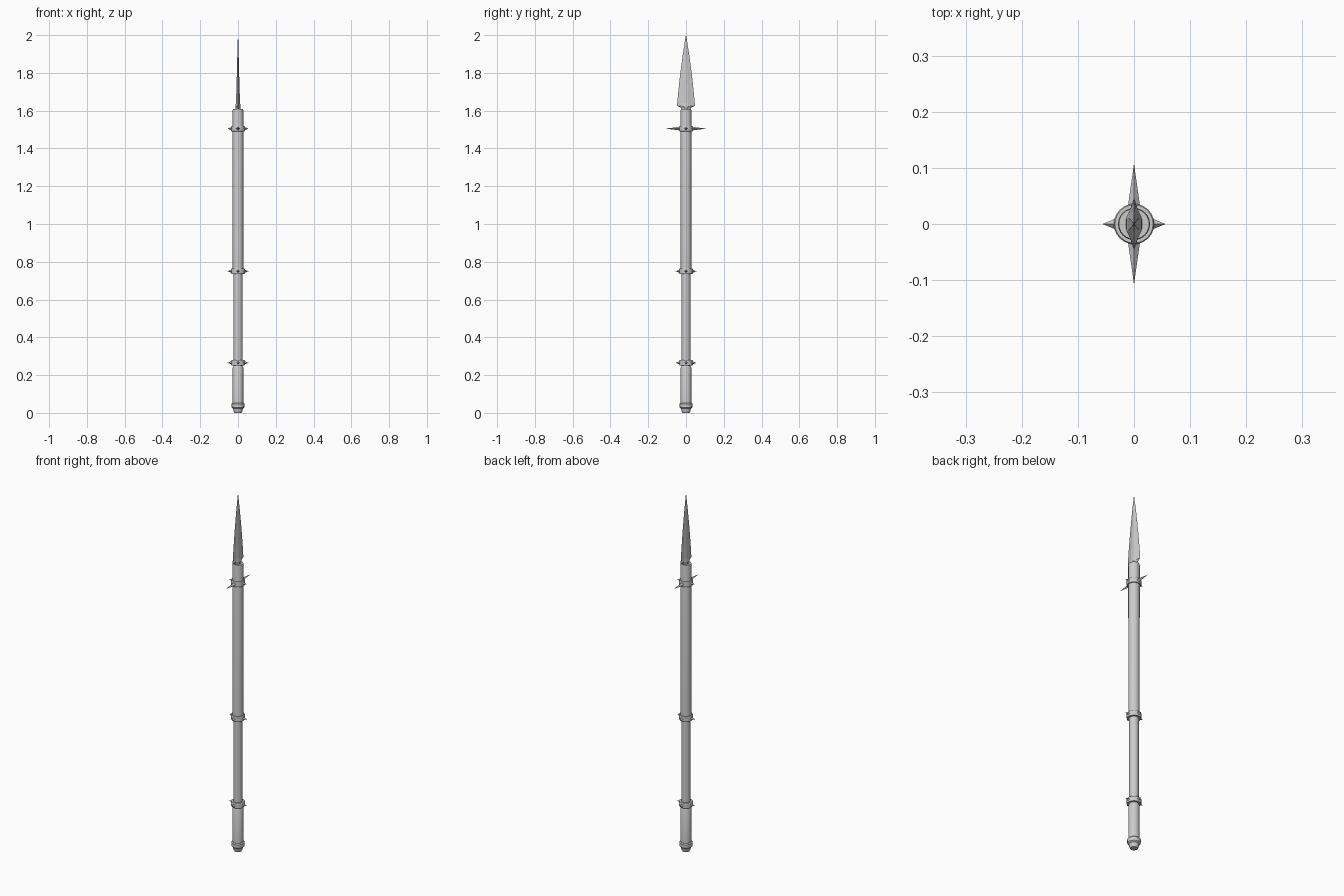
import bpy, math

if "Cube" in bpy.data.objects:
    bpy.data.objects.remove(bpy.data.objects["Cube"])


def make(name, verts, faces, smooth=False):
    mesh = bpy.data.meshes.new(name)
    mesh.from_pydata(verts, [], faces)
    ob = bpy.data.objects.new(name, mesh)
    bpy.context.collection.objects.link(ob)
    bpy.context.view_layer.objects.active = ob
    bpy.ops.object.select_all(action='DESELECT')
    ob.select_set(True)
    bpy.ops.object.mode_set(mode='EDIT')
    bpy.ops.mesh.select_all(action='SELECT')
    bpy.ops.mesh.normals_make_consistent(inside=False)
    bpy.ops.object.mode_set(mode='OBJECT')
    if smooth:
        bpy.ops.object.shade_smooth_by_angle(angle=math.radians(30))
    return ob


def loft(name, sections, smooth=False):
    """Skin a stack of equal-length closed sections and cap both ends."""
    n = len(sections[0])
    verts = [p for s in sections for p in s]
    faces = [(k * n + i, k * n + (i + 1) % n, (k + 1) * n + (i + 1) % n, (k + 1) * n + i)
             for k in range(len(sections) - 1) for i in range(n)]
    faces += [tuple(range(n)), tuple(range(len(verts) - n, len(verts)))]
    return make(name, verts, faces, smooth)


def turned(name, profile, n=24):
    return loft(name, [[(r * math.cos(2 * math.pi * i / n), r * math.sin(2 * math.pi * i / n), z)
                        for i in range(n)] for r, z in profile], True)


def spike(name, z, angle, length, half_w, half_h):
    # four-sided point growing out of a ring
    c, s = math.cos(angle), math.sin(angle)
    local = [(0.03, -half_w, 0), (0.03, 0, half_h), (0.03, half_w, 0), (0.03, 0, -half_h),
             (length, 0, 0)]
    verts = [(x * c - y * s, x * s + y * c, z + h) for x, y, h in local]
    make(name, verts, [(0, 1, 4), (1, 2, 4), (2, 3, 4), (3, 0, 4), (3, 2, 1, 0)])


# Shaft, grip and pommel
turned("upper_shaft", [(0.028, 0.75), (0.0285, 1.60), (0.027, 1.61)])
turned("lower_shaft", [(0.024, 0.24), (0.024, 0.76)])
turned("grip", [(0.028, 0.03), (0.028, 0.24), (0.025, 0.247)])
turned("pommel", [(0.019, 0.0), (0.023, 0.008), (0.026, 0.022), (0.033, 0.028),
                  (0.034, 0.048), (0.03, 0.053)], 16)

# Spiked collars: the top one has long side spikes
for label, z, side in (("lower", 0.265, 0.055), ("middle", 0.75, 0.055), ("upper", 1.505, 0.108)):
    turned(label + "_collar", [(0.027, z - 0.014), (0.034, z - 0.014), (0.036, z - 0.011),
                               (0.036, z + 0.011), (0.034, z + 0.014), (0.027, z + 0.014)])
    for i in range(4):
        length = side if i % 2 else 0.056
        spike(f"{label}_spike_{i}", z, i * math.pi / 2, length, 0.011, 0.01)

# Blade: ribbed cross-section shrinking along a curved outline
section = [(0, 1), (0.5, 0.55), (1, 0.25), (1, -0.25), (0.5, -0.55),
           (0, -1), (-0.5, -0.55), (-1, -0.25), (-1, 0.25), (-0.5, 0.55)]
outline = [(1.595, 0.024, 0.014), (1.615, 0.026, 0.014), (1.625, 0.047, 0.0135),
           (1.64, 0.0465, 0.011), (1.70, 0.041, 0.009), (1.80, 0.030, 0.006),
           (1.90, 0.0165, 0.0035), (1.96, 0.007, 0.002), (2.0, 0.0005, 0.0003)]
loft("blade", [[(x * t, y * w, z) for x, y in section] for z, w, t in outline])
